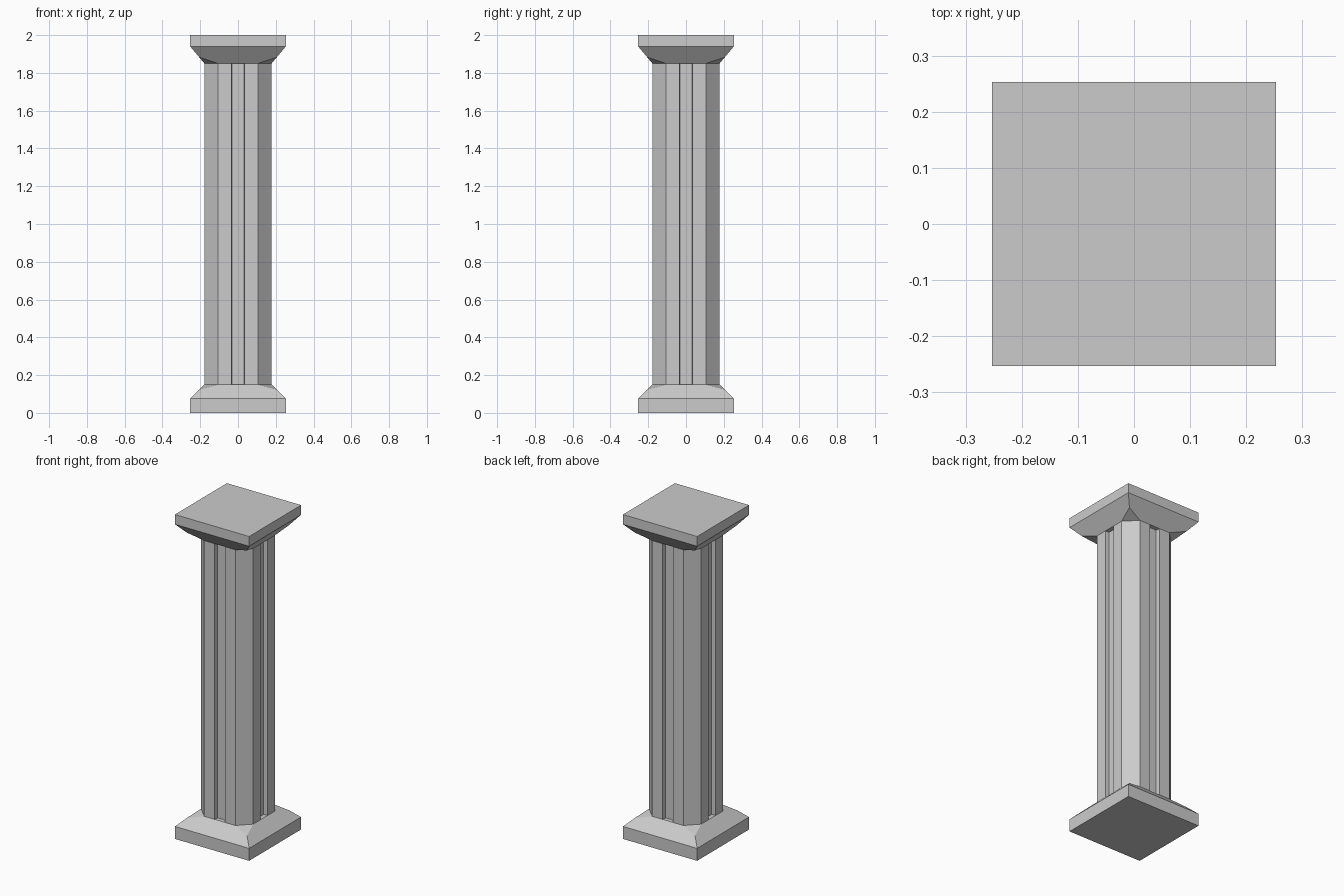
import bpy, bmesh, math
from mathutils import Vector, Matrix

if "Cube" in bpy.data.objects:
    bpy.data.objects.remove(bpy.data.objects["Cube"])

HALF = 0.253      # half width of the end slabs
R = 0.178         # half width of the shaft
C = 0.106         # where the shaft's corner chamfers start


def four_turns(points):
    """Repeat a list of points around z, a quarter turn at a time."""
    return [Matrix.Rotation(math.radians(90 * i), 3, 'Z') @ Vector(p)
            for i in range(4) for p in points]


def finish(bm, name):
    bmesh.ops.recalc_face_normals(bm, faces=bm.faces[:])
    mesh = bpy.data.meshes.new(name)
    bm.to_mesh(mesh)
    bm.free()
    obj = bpy.data.objects.new(name, mesh)
    bpy.context.collection.objects.link(obj)
    return obj


def end_block(name, z_out, z_slab, z_neck):
    """Square slab tapering to the chamfered neck of the shaft."""
    t = 0.63
    a = HALF + (R - HALF) * t
    za = z_slab + (z_neck - z_slab) * t
    pts = four_turns([(HALF, HALF, z_out), (HALF, HALF, z_slab),
                      (a, a, za), (R, C, z_neck), (C, R, z_neck)])
    bm = bmesh.new()
    for p in pts:
        bm.verts.new(p)
    bmesh.ops.convex_hull(bm, input=bm.verts[:])
    bmesh.ops.dissolve_limit(bm, angle_limit=math.radians(1),
                             verts=bm.verts[:], edges=bm.edges[:])
    return finish(bm, name)


# Base and capital
end_block("base", 0.0, 0.077, 0.15)
end_block("capital", 2.0, 1.94, 1.85)

# Shaft: chamfered square with a groove down the middle of each side
G, F, D = 0.035, 0.033, 0.152   # groove mouth, groove floor, floor distance
section = four_turns([(R, -C, 0.15), (R, -G, 0.15), (D, -F, 0.15),
                      (D, F, 0.15), (R, G, 0.15), (R, C, 0.15)])
bm = bmesh.new()
face = bm.faces.new([bm.verts.new(p) for p in section])
ext = bmesh.ops.extrude_face_region(bm, geom=[face], use_keep_orig=True)
top = [v for v in ext["geom"] if isinstance(v, bmesh.types.BMVert)]
bmesh.ops.translate(bm, verts=top, vec=(0, 0, 1.70))
finish(bm, "shaft")
